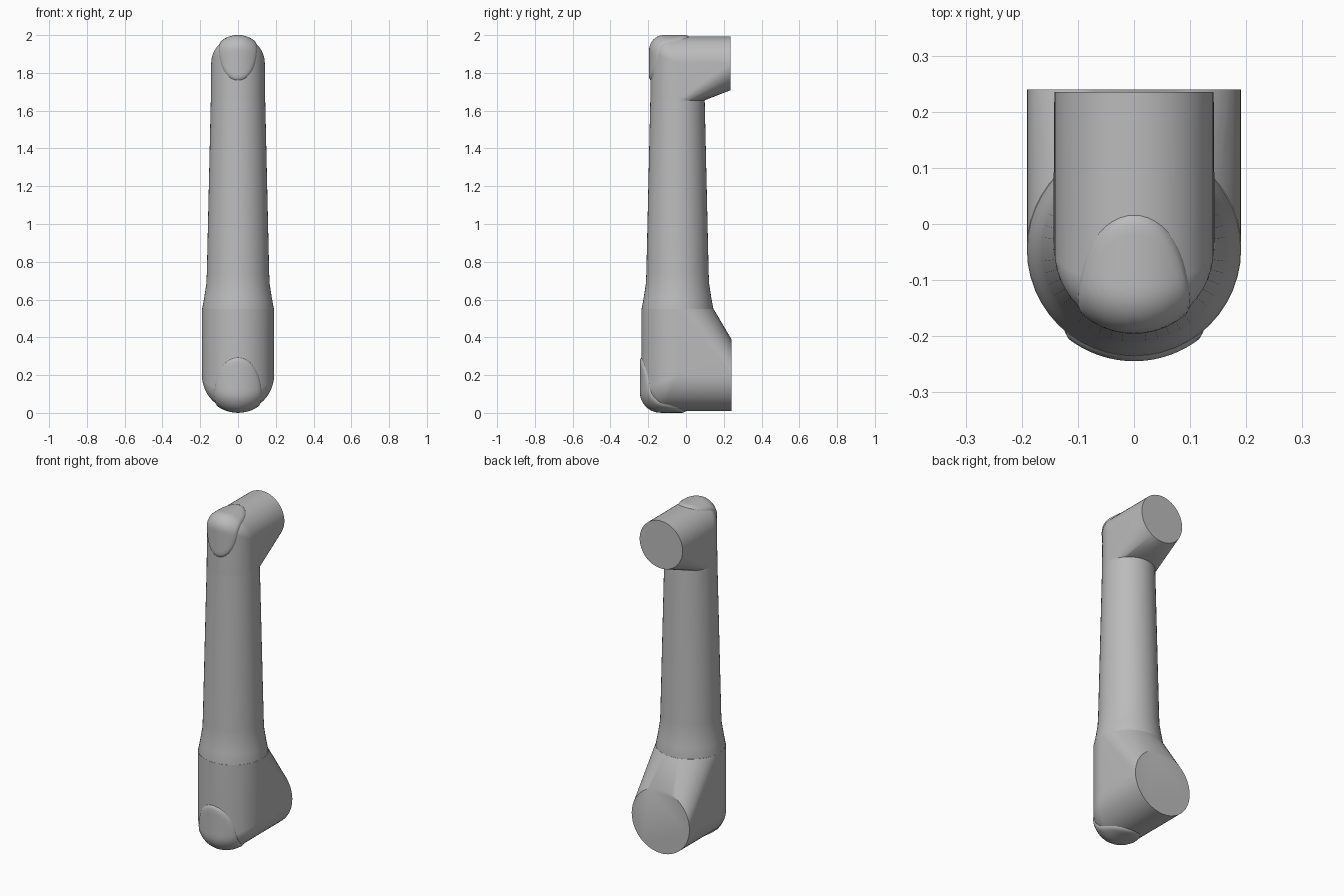
import bpy
import bmesh
from math import sin, cos, pi, sqrt

cube = bpy.data.objects.get("Cube")
if cube:
    bpy.data.objects.remove(cube)

grey = bpy.data.materials.new("plain grey")
grey.use_nodes = True
colour = (0.5, 0.5, 0.5, 1)
grey.diffuse_color = colour
grey.node_tree.nodes["Principled BSDF"].inputs["Base Color"].default_value = colour

CY = -0.045      # axis of the upright tube
SEG = 48
ROOT2 = sqrt(2)


def finish(name, bm, angle):
    bmesh.ops.recalc_face_normals(bm, faces=bm.faces)
    mesh = bpy.data.meshes.new(name)
    bm.to_mesh(mesh)
    bm.free()
    mesh.materials.append(grey)
    obj = bpy.data.objects.new(name, mesh)
    bpy.context.collection.objects.link(obj)
    bpy.ops.object.select_all(action='DESELECT')
    obj.select_set(True)
    bpy.context.view_layer.objects.active = obj
    bpy.ops.object.shade_smooth_by_angle(angle=angle)


def elbow_point(x, u, r, cz, side, fillet, lift=0):
    """Point on the filleted mitre of two tubes, u running across the corner."""
    s = sqrt(max(r * r - x * x, 0))
    rho = fillet * s / r
    if abs(u) < rho / ROOT2:
        w = (s - rho) * ROOT2 + sqrt(rho * rho - u * u)
    else:
        w = s * ROOT2 - abs(u)
    w += lift
    return (x, CY - (w + u) / ROOT2, cz + side * (w - u) / ROOT2)


def joint_housing(name, r, cz, side, fillet, back, neck_r, neck_z):
    bm = bmesh.new()
    for i in range(SEG):
        a = 2 * pi * i / SEG
        # round mounting end and neck ring
        bm.verts.new((r * cos(a), back, cz + r * sin(a)))
        bm.verts.new((neck_r * cos(a), CY + neck_r * sin(a), neck_z))
    # filleted outer corner
    for i in range(SEG // 2 + 1):
        x = r * cos(2 * pi * i / SEG)
        reach = fillet * sqrt(max(r * r - x * x, 0)) / r / ROOT2
        for k in range(-6, 7):
            bm.verts.new(elbow_point(x, reach * sin(k * pi / 12), r, cz, side, fillet))
    bmesh.ops.remove_doubles(bm, verts=bm.verts, dist=0.0005)
    hull = bmesh.ops.convex_hull(bm, input=bm.verts)
    loose = {g for g in hull["geom_interior"] + hull["geom_unused"]
             if isinstance(g, bmesh.types.BMVert)}
    bmesh.ops.delete(bm, geom=list(loose), context='VERTS')
    bmesh.ops.dissolve_limit(bm, angle_limit=0.01, verts=bm.verts, edges=bm.edges)
    finish(name, bm, 0.6)


def corner_cap(name, r, cz, side, fillet, width, front, rear):
    """Oval raised cover wrapped over the outer corner."""
    bm = bmesh.new()
    mid, half = (front - rear) / 2, (front + rear) / 2
    levels = [(0.08 * k, 0.012) for k in range(1, 13)]
    levels += [(0.985, 0.009), (1.0, 0.004), (1.005, -0.008)]
    rings = []
    for scale, lift in levels:
        rings.append([bm.verts.new(elbow_point(
            width * scale * cos(2 * pi * i / SEG),
            mid + half * scale * sin(2 * pi * i / SEG),
            r, cz, side, fillet, lift)) for i in range(SEG)])
    bm.faces.new(rings[0])
    for a, b in zip(rings, rings[1:]):
        for i in range(SEG):
            j = (i + 1) % SEG
            bm.faces.new((a[i], a[j], b[j], b[i]))
    finish(name, bm, 0.8)


# tapered upright tube
bm = bmesh.new()
profile = [(0.19, 0.5), (0.19, 0.55), (0.179, 0.61), (0.168, 0.68), (0.165, 0.74),
           (0.144, 1.655), (0.139, 1.8)]
rings = [[bm.verts.new((r * cos(2 * pi * i / SEG), CY + r * sin(2 * pi * i / SEG), z))
          for i in range(SEG)] for r, z in profile]
bm.faces.new(rings[0])
bm.faces.new(rings[-1])
for a, b in zip(rings, rings[1:]):
    for i in range(SEG):
        j = (i + 1) % SEG
        bm.faces.new((a[i], a[j], b[j], b[i]))
finish("arm_tube", bm, 0.6)

# joint housings and their covers
joint_housing("lower_joint_housing", 0.191, 0.2, -1, 0.11, 0.24, 0.191, 0.55)
joint_housing("upper_joint_housing", 0.142, 1.85, 1, 0.08, 0.235, 0.144, 1.655)
corner_cap("lower_corner_cap", 0.191, 0.2, -1, 0.11, 0.125, 0.2, 0.166)
corner_cap("upper_corner_cap", 0.142, 1.85, 1, 0.08, 0.1, 0.164, 0.143)
